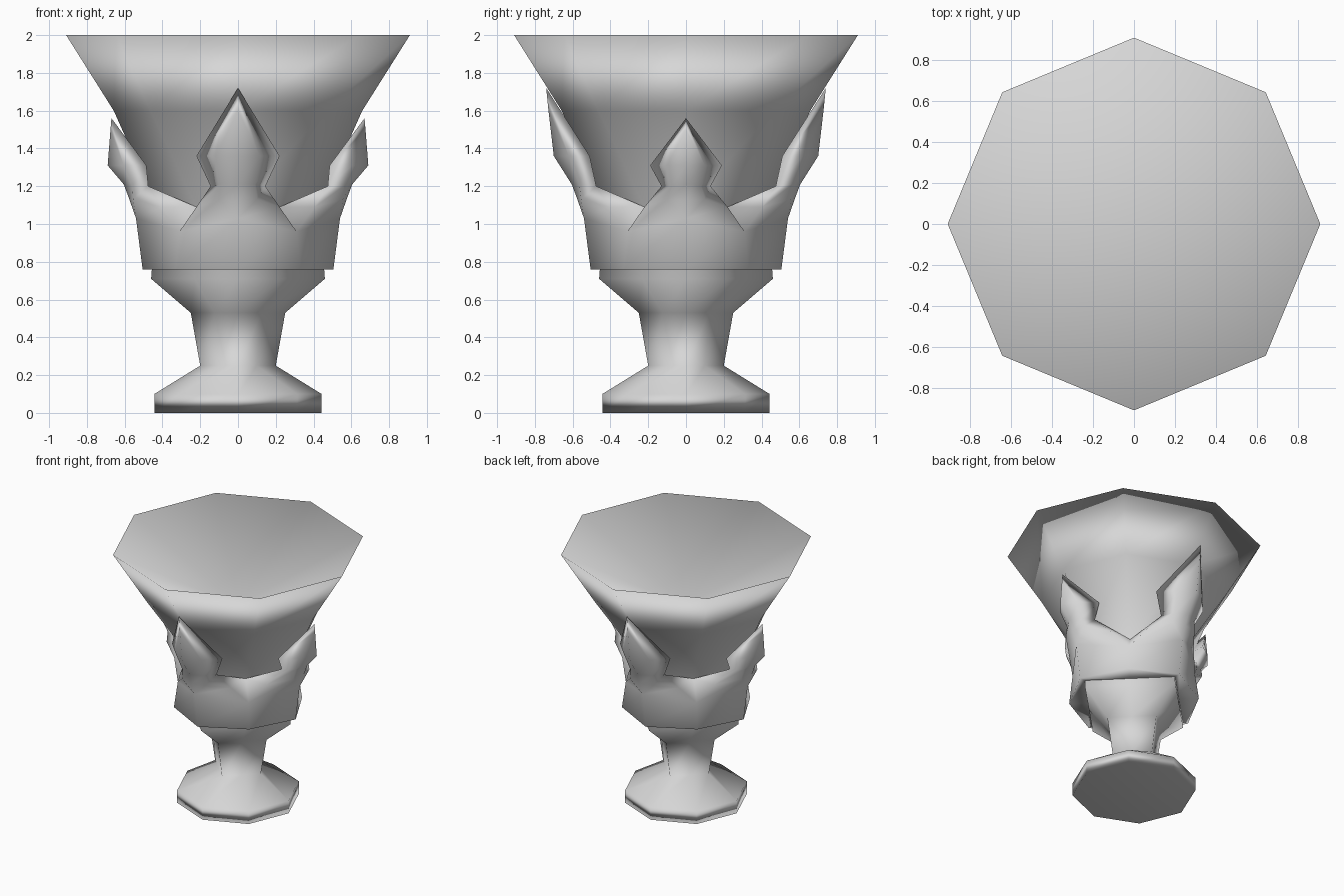
import bpy, bmesh, math

if "Cube" in bpy.data.objects:
    bpy.data.objects.remove(bpy.data.objects["Cube"])

grey = bpy.data.materials.new("grey")
grey.diffuse_color = (0.68, 0.68, 0.68, 1)
grey.use_nodes = True
grey.node_tree.nodes["Principled BSDF"].inputs["Base Color"].default_value = grey.diffuse_color


def finish(name, bm):
    bmesh.ops.remove_doubles(bm, verts=bm.verts[:], dist=0.0005)
    bmesh.ops.recalc_face_normals(bm, faces=bm.faces[:])
    for f in bm.faces:
        f.smooth = True
    me = bpy.data.meshes.new(name)
    bm.to_mesh(me)
    bm.free()
    me.materials.append(grey)
    ob = bpy.data.objects.new(name, me)
    bpy.context.collection.objects.link(ob)
    # large faces dominate the soft shading
    mod = ob.modifiers.new("soft_shading", 'WEIGHTED_NORMAL')
    mod.mode = 'FACE_AREA'
    mod.weight = 50


def lathe8(name, rings, apex_z):
    """Eight-sided body from (z, radius on the axes, radius on the diagonals)."""
    bm = bmesh.new()
    loops = []
    for z, ra, rd in rings:
        loops.append([bm.verts.new(((rd if i % 2 else ra) * math.cos(i * math.pi / 4),
                                    (rd if i % 2 else ra) * math.sin(i * math.pi / 4), z))
                      for i in range(8)])
    for a, b in zip(loops, loops[1:]):
        for i in range(8):
            j = (i + 1) % 8
            bm.faces.new((a[i], a[j], b[j], b[i]))
    bm.faces.new(loops[0][::-1])
    # hollow of the cup, falling to one point
    apex = bm.verts.new((0, 0, apex_z))
    for i in range(8):
        bm.faces.new((loops[-1][i], loops[-1][(i + 1) % 8], apex))
    finish(name, bm)


# Octagonal foot, square stem and support, cup opening to an octagonal rim
lathe8("goblet_body", [(0, .443, .443), (.1, .443, .443), (.25, .2, .141),
                       (.53, .25, .177), (.71, .46, .325), (1.09, .43, .311),
                       (1.6, .658, .658), (2, .91, .91)], 1.53)

# Petal outline, as (sideways, outward, up), for the tall and the short petals
tall = dict(K=(0, .74, 1.72), T=(0, .728, 1.6), H0=(0, .70, 1.36), H=(.115, .62, 1.36),
            Hb=(.22, .51, 1.36), Nb=(.145, .475, 1.2), N=(.09, .565, 1.21))
short = dict(K=(0, .67, 1.56), T=(0, .675, 1.5), H0=(0, .69, 1.31), H=(.1, .605, 1.31),
             Hb=(.19, .485, 1.31), Nb=(.13, .475, 1.2), N=(.08, .56, 1.2))
# Collar points shared by all four quarters
common = dict(B0=(0, .505, .76), BD=(.33, .33, .76), M0=(0, .54, 1.03), V=(.31, .31, .96),
              P=(.22, .405, 1.09), S=(.1, .555, 1.13), S0=(0, .575, 1.13),
              N0=(0, .605, 1.21), G=(.22, .22, 1.09),
              I0=(0, .456, .76), ID=(.228, .228, .76))
FACES = ["B0 BD V M0", "M0 V P S", "M0 S S0", "S0 S N N0", "N0 N H H0", "H0 H T",
         "S P Nb N", "N Nb Hb H", "H Hb K T", "Nb P G", "P V G", "B0 I0 ID BD"]

# Collar with four petals
bm = bmesh.new()
for q in range(4):
    pts = {**common, **(short if q % 2 else tall)}
    c, s = round(math.cos(q * math.pi / 2)), round(math.sin(q * math.pi / 2))

    def vert(key, side):
        u, r, z = pts[key]
        x, y = u * side, -r
        return bm.verts.new((x * c - y * s, x * s + y * c, z))

    for side in (1, -1):
        for face in FACES:
            bm.faces.new([vert(k, side) for k in face.split()][::side])
    # back of the petal
    bm.faces.new([vert("K", 1), vert("Hb", -1), vert("Hb", 1)])
    bm.faces.new([vert("Hb", 1), vert("Hb", -1), vert("Nb", -1), vert("Nb", 1)])
finish("petal_collar", bm)
